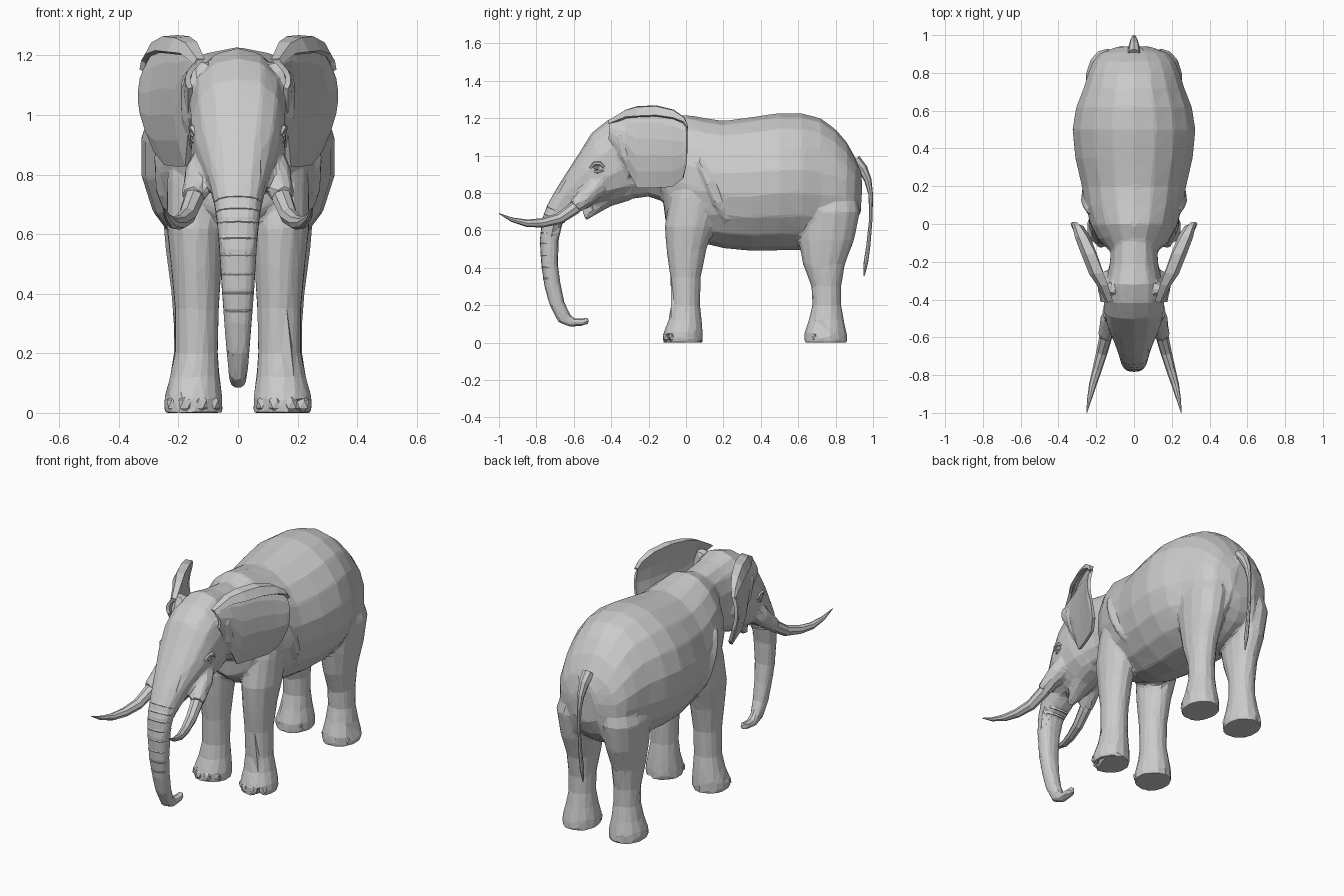
import bpy, bmesh, math
from mathutils import Vector

def finish(name, bm, mirror=False):
    bmesh.ops.recalc_face_normals(bm, faces=bm.faces)
    me = bpy.data.meshes.new(name)
    bm.to_mesh(me)
    bm.free()
    ob = bpy.data.objects.new(name, me)
    bpy.context.collection.objects.link(ob)
    if mirror:
        ob.modifiers.new("mirror", 'MIRROR')
    return ob

def skin(bm, rings):
    """Closed loft through rings of points."""
    vs = [[bm.verts.new(p) for p in r] for r in rings]
    n = len(vs[0])
    for a, b in zip(vs, vs[1:]):
        for i in range(n):
            j = (i + 1) % n
            bm.faces.new((a[i], a[j], b[j], b[i]))
    bm.faces.new(vs[0])
    bm.faces.new(vs[-1])

def loft(bm, rows, n=14, power=1.0):
    """Rows: side-view edge point 1 (y, z), edge point 2 (y, z), half width, centre x."""
    f = lambda v: math.copysign(abs(v) ** power, v) if abs(v) > 1e-6 else 0
    rings = []
    for y1, z1, y2, z2, w, *x in rows:
        a, b = Vector((0, y1, z1)), Vector((0, y2, z2))
        c, u = (a + b) / 2 + Vector((x[0] if x else 0, 0, 0)), (a - b) / 2
        rings.append([c + u * f(math.cos(t)) + Vector((w * f(math.sin(t)), 0, 0))
                      for t in (2 * math.pi * i / n for i in range(n))])
    skin(bm, rings)

def tube(bm, pts, n=8):
    """Points: x, y, z, radius."""
    P = [Vector(p[:3]) for p in pts]
    rings = []
    for i, p in enumerate(pts):
        t = (P[min(i + 1, len(P) - 1)] - P[max(i - 1, 0)]).normalized()
        u = t.cross(Vector((1, 0, 0))).normalized()
        v = t.cross(u)
        rings.append([P[i] + p[3] * (u * math.cos(a) + v * math.sin(a))
                      for a in (2 * math.pi * k / n for k in range(n))])
    skin(bm, rings)

def blob(bm, c, s):
    r = bmesh.ops.create_icosphere(bm, subdivisions=1, radius=1)
    bmesh.ops.scale(bm, vec=s, verts=r['verts'])
    bmesh.ops.translate(bm, vec=c, verts=r['verts'])

# Torso
bm = bmesh.new()
loft(bm, [(-.16, 1.17, -.12, .74, .13), (-.06, 1.20, -.11, .65, .19), (0, 1.22, -.02, .58, .23),
          (.1, 1.20, .1, .53, .262), (.2, 1.185, .2, .505, .28), (.35, 1.205, .35, .49, .315),
          (.5, 1.228, .5, .492, .33), (.62, 1.225, .62, .495, .31), (.72, 1.2, .72, .5, .27),
          (.8, 1.14, .8, .53, .245), (.86, 1.07, .86, .57, .22), (.91, .98, .9, .62, .18),
          (.94, .9, .935, .7, .09)], 18)
# Head flowing into the trunk
trunk = [(-.74, .74, -.61, .68, .083), (-.77, .66, -.66, .64, .073), (-.782, .55, -.68, .55, .064),
         (-.775, .42, -.685, .42, .056), (-.757, .3, -.67, .31, .047), (-.73, .2, -.65, .215, .04)]
loft(bm, [(-.06, 1.19, -.08, .74, .12), (-.22, 1.205, -.2, .78, .13), (-.32, 1.225, -.28, .77, .15),
          (-.42, 1.19, -.34, .76, .165), (-.505, 1.12, -.40, .75, .16), (-.58, 1.0, -.46, .74, .145),
          (-.645, .9, -.52, .73, .118), (-.695, .82, -.57, .72, .098)] + trunk +
     [(-.685, .11, -.62, .15, .032), (-.62, .083, -.60, .13, .028), (-.55, .09, -.55, .13, .025),
      (-.515, .1, -.525, .138, .02)], 14, .82)
# Lower jaw
loft(bm, [(-.3, .86, -.3, .76, .1), (-.42, .82, -.4, .73, .08), (-.5, .76, -.49, .68, .052),
          (-.555, .70, -.535, .65, .022)], 10)
# Legs, tusk sheaths, ear roots and shoulder folds on both sides
front_leg = [(0, -.125, .09, .1, .15), (.05, -.122, .09, .1, .15), (.12, -.095, .085, .085, .145),
             (.2, -.08, .075, .074, .14), (.35, -.085, .08, .075, .138), (.5, -.105, .11, .087, .14),
             (.62, -.115, .15, .098, .143), (.78, -.085, .18, .09, .15), (.95, -.02, .15, .06, .155)]
hind_leg = [(0, .63, .865, .1, .15), (.05, .632, .86, .1, .15), (.12, .655, .845, .083, .147),
            (.2, .675, .83, .072, .145), (.3, .67, .83, .072, .145), (.42, .625, .85, .082, .145),
            (.55, .6, .9, .1, .145), (.7, .59, .93, .115, .143), (.88, .64, .89, .07, .12)]
for s in (-1, 1):
    for leg in (front_leg, hind_leg):
        loft(bm, [(yf, z, yb, z, w, s * x) for z, yf, yb, w, x in leg])
    tube(bm, [(s * .09, -.42, .9, .05), (s * .125, -.5, .81, .055), (s * .15, -.595, .725, .042)])
    tube(bm, [(s * .13, -.34, 1.18, .03), (s * .155, -.35, 1.1, .04), (s * .155, -.32, 1.0, .04),
              (s * .145, -.27, .9, .03)])
    tube(bm, [(s * .25, .07, .97, .01), (s * .262, .12, .86, .022), (s * .255, .17, .74, .022),
              (s * .228, .22, .65, .01)])
    tube(bm, [(s * .03, .92, .93, .015), (s * .06, .925, .82, .02), (s * .08, .915, .72, .022),
              (s * .095, .885, .6, .015)])
# Blend into one hide, then reduce to irregular flat facets
body = finish("body_with_head_and_legs", bm)
m = body.modifiers.new("blend", 'REMESH')
m.mode, m.voxel_size = 'VOXEL', .011
m = body.modifiers.new("soften", 'SMOOTH')
m.factor, m.iterations = .5, 5
m = body.modifiers.new("facets", 'DECIMATE')
m.ratio, m.use_symmetry, m.symmetry_axis = .035, True, 'X'

# Trunk wrinkles
bm = bmesh.new()
for a, b in zip(trunk[:4], trunk[1:]):
    for f in (.15, .65):
        y1, z1, y2, z2, w = [p + (q - p) * f for p, q in zip(a, b)]
        loft(bm, [(y1 + .01, z1 + .02, y2 - .006, z2 + .015, w - .008), (y1 - .002, z1, y2 - .004, z2, w - .001),
                  (y1 + .01, z1 - .02, y2 - .006, z2 - .015, w - .008)], 14, .82)
finish("trunk_wrinkles", bm)

# Ears: columns front to back (y, top z, bottom z, top x, middle x, bottom x, fold size)
bm = bmesh.new()
ear = [(-.41, 1.185, 1.09, .12, .165, .16, .02), (-.32, 1.24, .95, .145, .185, .16, .04),
       (-.26, 1.258, .83, .17, .21, .17, .055), (-.16, 1.262, .83, .21, .25, .205, .055),
       (-.07, 1.24, .835, .255, .29, .24, .045), (-.015, 1.20, .88, .29, .32, .275, .025),
       (.005, 1.16, .97, .31, .328, .31, .012)]
grid = []
for y, zt, zb, xt, xm, xb, fold in ear:
    col = [bm.verts.new((xt + fold * 1.1, y, zt - fold * .9)), bm.verts.new((xt + fold * .7, y, zt - fold * .1))]
    for i in range(6):
        t = i / 5
        x = xt * (1 - t) * (1 - 2 * t) + xm * 4 * t * (1 - t) + xb * t * (2 * t - 1)
        col.append(bm.verts.new((x, y, zt + (zb - zt) * t)))
    grid.append(col)
for a, b in zip(grid, grid[1:]):
    for i in range(len(a) - 1):
        bm.faces.new((a[i], a[i + 1], b[i + 1], b[i]))
ears = finish("ears", bm, True)
m = ears.modifiers.new("thickness", 'SOLIDIFY')
m.thickness, m.offset = .018, 0

# Tusks
bm = bmesh.new()
tube(bm, [(.135, -.53, .78, .036), (.15, -.6, .715, .034), (.17, -.68, .662, .03), (.195, -.77, .64, .025),
          (.218, -.85, .638, .02), (.237, -.93, .657, .012), (.25, -1, .69, .002)])
finish("tusks", bm, True)

# Eyes with lids
bm = bmesh.new()
blob(bm, (.146, -.478, .935), (.018, .018, .015))
tube(bm, [(.138, -.515, .93, .008), (.152, -.49, .957, .011), (.156, -.46, .957, .011), (.155, -.435, .935, .007)], 6)
tube(bm, [(.138, -.505, .918, .006), (.15, -.475, .912, .009), (.155, -.44, .922, .006)], 6)
finish("eyes", bm, True)

# Toenails around the front of each foot
bm = bmesh.new()
for cy in (-.017, .747):
    for deg in (-52, -18, 18, 52):
        a = math.radians(deg)
        blob(bm, (.15 + .082 * math.sin(a), cy - .094 * math.cos(a), .03), (.027, .02, .03))
finish("toenails", bm, True)

# Tail
bm = bmesh.new()
tube(bm, [(0, .9, .975, .035), (0, .943, .93, .028), (0, .972, .87, .02), (0, .988, .79, .012),
          (0, .988, .66, .009), (0, .975, .52, .011), (0, .962, .43, .012), (0, .952, .355, .003)])
finish("tail", bm)
